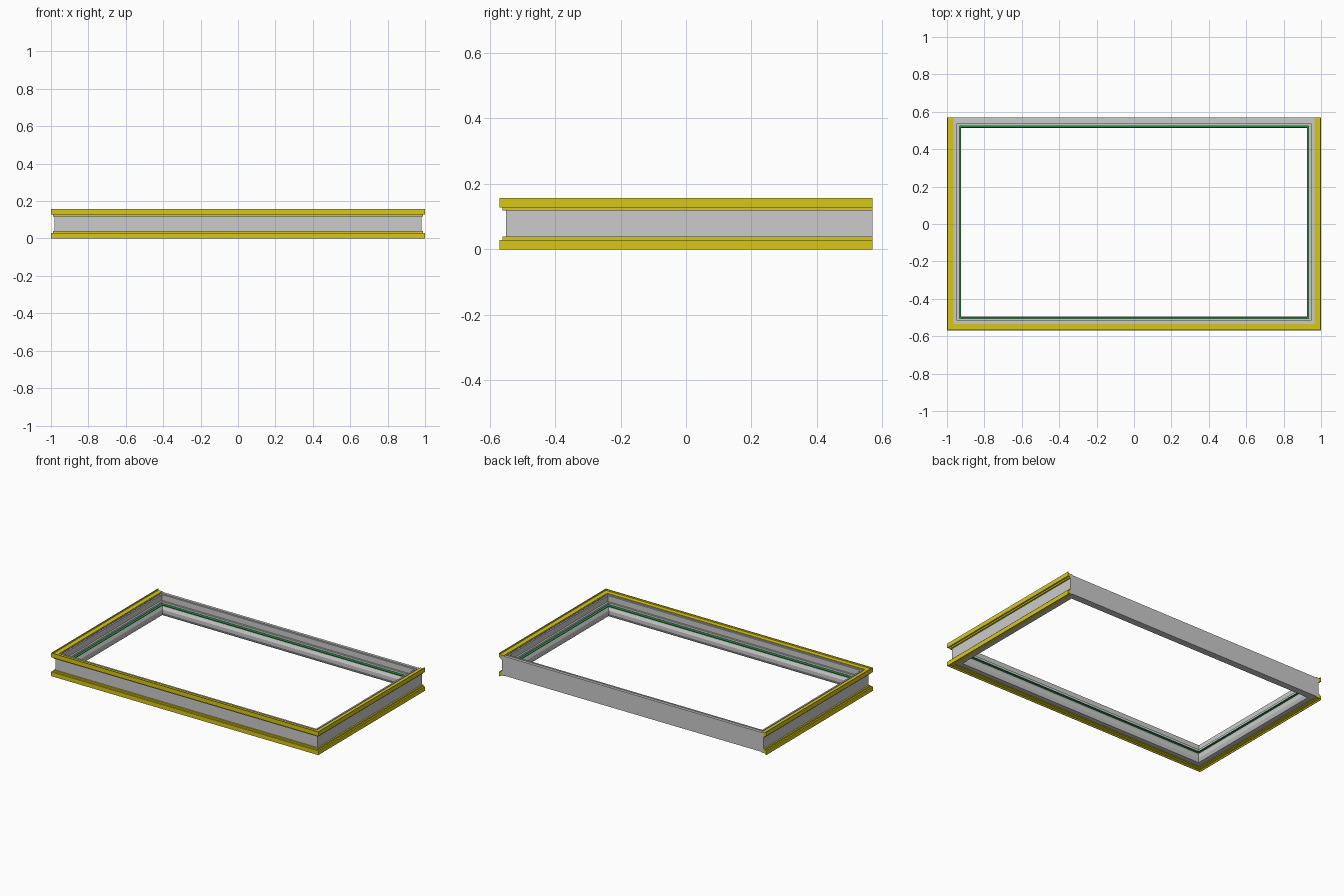
import bpy, bmesh

if "Cube" in bpy.data.objects:
    bpy.data.objects.remove(bpy.data.objects["Cube"])

HX, FRONT, BACK, TOP = 0.98, -0.55, 0.57, 0.157


def material(name, rgb):
    m = bpy.data.materials.new(name)
    m.diffuse_color = (*rgb, 1)
    m.use_nodes = True
    m.node_tree.nodes["Principled BSDF"].inputs["Base Color"].default_value = m.diffuse_color
    return m


def closed_path(d):
    x, f, b = HX - d, FRONT + d, BACK - d
    return [(-x, f), (x, f), (x, b), (-x, b)]


def open_path(d):
    x, f = HX - d, FRONT + d
    return [(-x, BACK), (-x, f), (x, f), (x, BACK)]


def sweep(name, profile, closed=True, mat=None):
    """Sweep a section of (inset from outer wall, z) round the frame with mitred corners."""
    bm = bmesh.new()
    rows = []
    for d, z in profile:
        pts = closed_path(d) if closed else open_path(d)
        rows.append([bm.verts.new((x, y, z)) for x, y in pts])
    n = len(rows)
    for i in range(n):
        a, b = rows[i], rows[(i + 1) % n]
        for k in range(4 if closed else 3):
            j = (k + 1) % 4
            bm.faces.new((a[k], a[j], b[j], b[k]))
    if not closed:
        bm.faces.new([r[0] for r in rows])
        bm.faces.new([r[3] for r in rows])
    bmesh.ops.recalc_face_normals(bm, faces=bm.faces)
    me = bpy.data.meshes.new(name)
    bm.to_mesh(me)
    bm.free()
    ob = bpy.data.objects.new(name, me)
    bpy.context.collection.objects.link(ob)
    if mat:
        me.materials.append(mat)
    return ob


yellow = material("yellow_trim", (0.68, 0.58, 0.01))
green = material("green_seal", (0.02, 0.3, 0.06))

# Main grey frame with stepped inner face
sweep("main_frame", [
    (0, 0.013), (0, 0.144), (0.018, 0.144), (0.018, 0.138), (0.024, 0.138),
    (0.024, 0.144), (0.034, 0.144), (0.034, 0.105), (0.046, 0.105),
    (0.046, 0.092), (0.036, 0.092), (0.036, 0.076), (0.046, 0.076),
    (0.056, 0.056), (0.056, 0.034), (0.046, 0.013)])

# Thin seal in the inner groove
sweep("inner_seal", [(0.034, 0.08), (0.034, 0.088), (0.054, 0.086), (0.054, 0.082)], mat=green)

# Angle trim on three sides: outer lip, stepped clip and leg over the frame
angle = [(-0.02, 0.128), (-0.02, 0.157), (-0.015, 0.157), (-0.015, 0.148),
         (0.015, 0.148), (0.015, 0.142), (0.0, 0.142), (0.0, 0.118),
         (-0.01, 0.118), (-0.01, 0.128)]
sweep("upper_trim", angle, closed=False, mat=yellow)
sweep("lower_trim", [(d, TOP - z) for d, z in angle], closed=False, mat=yellow)
